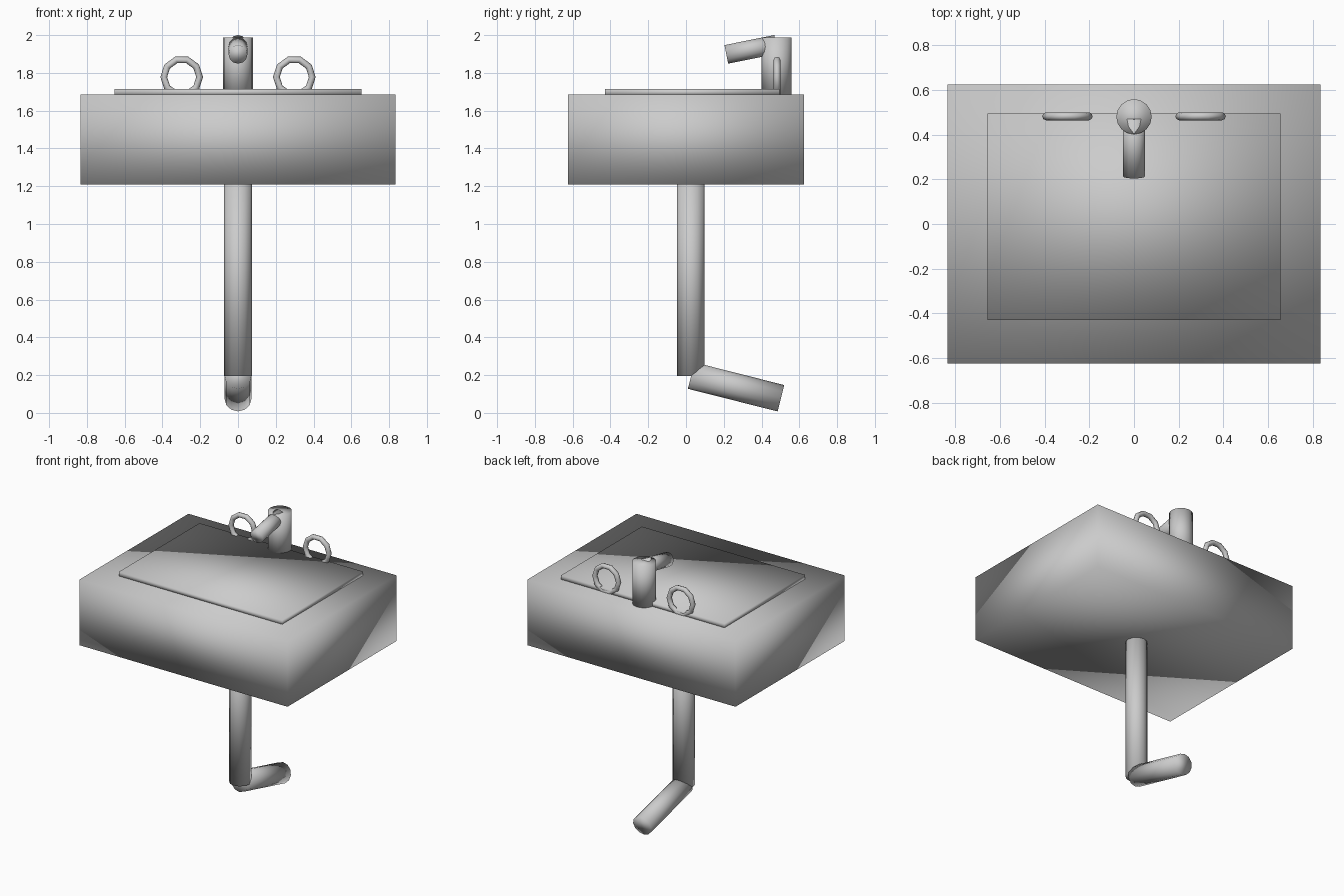
import bpy
from math import pi
from mathutils import Vector

if "Cube" in bpy.data.objects:
    bpy.data.objects.remove(bpy.data.objects["Cube"])


def finish(name):
    ob = bpy.context.object
    ob.name = name
    bpy.ops.object.transform_apply(location=False, rotation=True, scale=True)
    bpy.ops.object.shade_smooth()
    return ob


def box(name, lo, hi):
    lo, hi = Vector(lo), Vector(hi)
    bpy.ops.mesh.primitive_cube_add(size=1, location=(lo + hi) / 2)
    bpy.context.object.scale = hi - lo
    return finish(name)


def tube(name, start, end, radius, sides=12):
    start, end = Vector(start), Vector(end)
    axis = end - start
    bpy.ops.mesh.primitive_cylinder_add(
        vertices=sides, radius=radius, depth=axis.length,
        location=(start + end) / 2,
        rotation=Vector((0, 0, 1)).rotation_difference(axis).to_euler())
    return finish(name)


# Basin block and the raised panel on top
box("basin", (-0.835, -0.625, 1.21), (0.835, 0.625, 1.685))
box("basin_panel", (-0.655, -0.43, 1.68), (0.655, 0.495, 1.715))

# Drain pipe and its sloping outlet
tube("drain_pipe", (0, 0.025, 0.195), (0, 0.025, 1.215), 0.073)
tube("drain_outlet", (0, 0.0275, 0.1975), (0, 0.5025, 0.0775), 0.072)

# Faucet post and spout
tube("faucet_post", (0, 0.48, 1.68), (0, 0.48, 1.987), 0.079, 16)
tube("faucet_spout", (0, 0.477, 1.951), (0, 0.2135, 1.898), 0.05)

# Ring-shaped tap handles, one on each side
for side, x in (("left", -0.298), ("right", 0.298)):
    bpy.ops.mesh.primitive_torus_add(
        major_radius=0.095, minor_radius=0.018,
        major_segments=10, minor_segments=8,
        location=(x, 0.482, 1.778), rotation=(pi / 2, 0, 0))
    finish("tap_handle_" + side)
